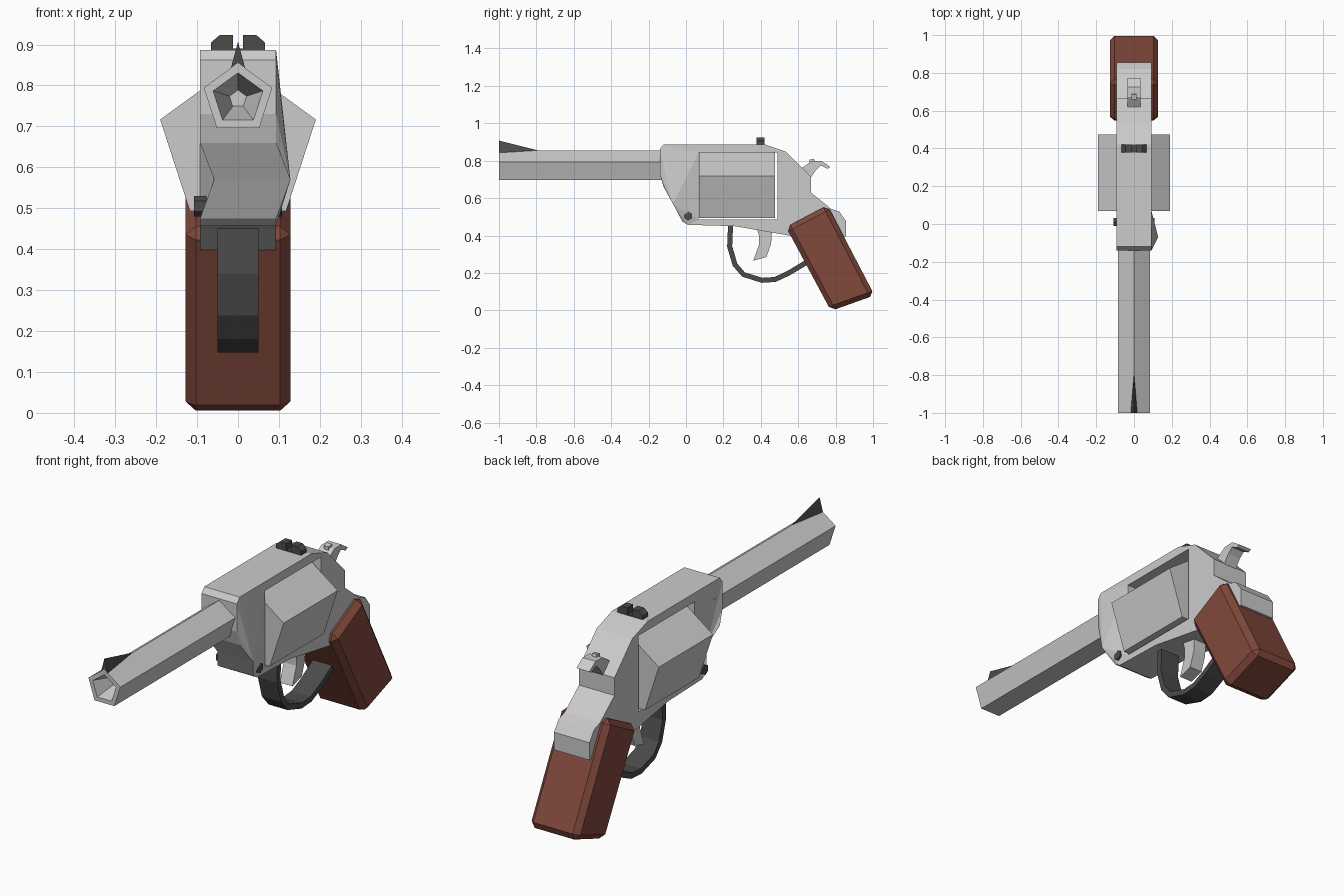
import bpy, bmesh
from math import sin, cos, pi
from mathutils import Vector

if "Cube" in bpy.data.objects:
    bpy.data.objects.remove(bpy.data.objects["Cube"])


def material(name, rgb):
    m = bpy.data.materials.new(name)
    m.diffuse_color = (*rgb, 1)
    m.use_nodes = True
    m.node_tree.nodes["Principled BSDF"].inputs["Base Color"].default_value = m.diffuse_color
    return m


WOOD = material("wood", (0.22, 0.065, 0.045))
DARK = material("dark_steel", (0.07, 0.07, 0.07))


def make(name, verts, faces, mat=None):
    mesh = bpy.data.meshes.new(name)
    mesh.from_pydata(verts, [], faces)
    bm = bmesh.new()
    bm.from_mesh(mesh)
    bmesh.ops.recalc_face_normals(bm, faces=bm.faces)
    bm.to_mesh(mesh)
    bm.free()
    ob = bpy.data.objects.new(name, mesh)
    bpy.context.collection.objects.link(ob)
    if mat:
        mesh.materials.append(mat)
    return ob


def prism(name, pts, half, mat=None, faces=None, shift=None):
    """Side profile of (y, z) points, given thickness along x."""
    n = len(pts)
    faces = faces or [list(range(n))]
    shift = shift or {}
    verts = [(s * half + shift.get(i, 0), y, z)
             for s in (-1, 1) for i, (y, z) in enumerate(pts)]
    edges = {}
    for f in faces:
        for a, b in zip(f, f[1:] + f[:1]):
            key = tuple(sorted((a, b)))
            edges[key] = edges.get(key, 0) + 1
    walls = [(a, b, b + n, a + n) for (a, b), c in edges.items() if c == 1]
    both = faces + [[i + n for i in f] for f in faces]
    return make(name, verts, both + walls, mat)


def loft(name, rings, sides, z, axis="y", y0=0, mat=None):
    """Regular polygon rings of (position, radius), closed at both ends."""
    verts = []
    for p, r in rings:
        for k in range(sides):
            a = 2 * pi * k / sides
            u, w = r * sin(a), r * cos(a)
            verts.append((u, p, z + w) if axis == "y" else (p, y0 + u, z + w))
    faces = [list(range(sides)), list(range(len(verts) - sides, len(verts)))]
    for i in range(len(rings) - 1):
        for k in range(sides):
            a, b = i * sides + k, i * sides + (k + 1) % sides
            faces.append([a, b, b + sides, a + sides])
    return make(name, verts, faces, mat)


# frame: outline, then the window corners; the nose crease leans to +x
frame_pts = [(-.12, .887), (-.14, .862), (-.14, .73), (-.12, .66), (-.07, .57),
             (-.02, .475), (.01, .457), (.26, .45), (.58, .395), (.855, .395),
             (.855, .478), (.82, .527), (.775, .543), (.668, .63), (.668, .714),
             (.535, .848), (.42, .887),
             (.068, .845), (.068, .485), (.49, .485), (.49, .845)]
nose = [5, 6, 18, 17, 0, 1, 2, 3]
frame_faces = [[4, a, b] for a, b in zip(nose, nose[1:])]
frame_faces += [[0, 17, 20, 15, 16], [6, 7, 8, 19, 18],
                [15, 20, 19] + list(range(8, 15))]
prism("frame", frame_pts, .093, faces=frame_faces, shift={4: .035})

# barrel with tapered bore, and cylinder
loft("barrel", [(-.08, .088), (-1, .088), (-1, .064), (-.88, .022)], 5, .767)
loft("cylinder", [(.07, .2), (.475, .2)], 5, .655)

# front sight blade
make("front_sight", [(-.018, -1, .84), (.018, -1, .84), (0, -1, .907), (0, -.77, .85)],
     [(0, 1, 2), (0, 2, 3), (1, 2, 3), (0, 1, 3)], DARK)

# rear sight with notch
half_sight = [(.066, .88), (.066, .905), (.045, .923), (.012, .923), (.012, .89)]
outline = half_sight + [(-x, z) for x, z in reversed(half_sight)]
n = len(outline)
make("rear_sight", [(x, y, z) for y in (.378, .42) for x, z in outline],
     [list(range(n)), list(range(n, 2 * n))]
     + [(i, (i + 1) % n, (i + 1) % n + n, i + n) for i in range(n)], DARK)

# pivot pin
loft("pivot_pin", [(-.108, .025), (.108, .025)], 6, .505, "x", .01, DARK)

# hammer and its knob
prism("hammer", [(.58, .74), (.625, .765), (.672, .797), (.725, .798), (.772, .766),
                 (.757, .757), (.722, .774), (.697, .752), (.66, .70), (.58, .68)], .034)
prism("hammer_knob", [(.66, .78), (.66, .805), (.685, .81), (.69, .79)], .012)

# trigger
prism("trigger", [(.375, .45), (.46, .43), (.455, .355), (.43, .285),
                  (.36, .265), (.39, .35), (.39, .40)], .033)

# trigger guard: a band offset inwards from its outer path
path = [Vector(p) for p in [(.225, .46), (.22, .34), (.25, .238), (.30, .18),
                            (.405, .147), (.48, .152), (.555, .187), (.66, .25)]]
inner = []
for i, p in enumerate(path):
    t = (path[min(i + 1, len(path) - 1)] - path[max(i - 1, 0)]).normalized()
    inner.append(p + Vector((-t.y, t.x)) * .027)
m = len(path)
prism("trigger_guard", [tuple(p) for p in path + inner], .05, DARK,
      [[i, i + 1, i + 1 + m, i + m] for i in range(m - 1)])

# grip
grip = prism("grip", [(.535, .445), (.757, .562), (1.008, .08), (.775, -.003)], .128, WOOD)
bevel = grip.modifiers.new("chamfer", "BEVEL")
bevel.width = .025
bevel.segments = 1
